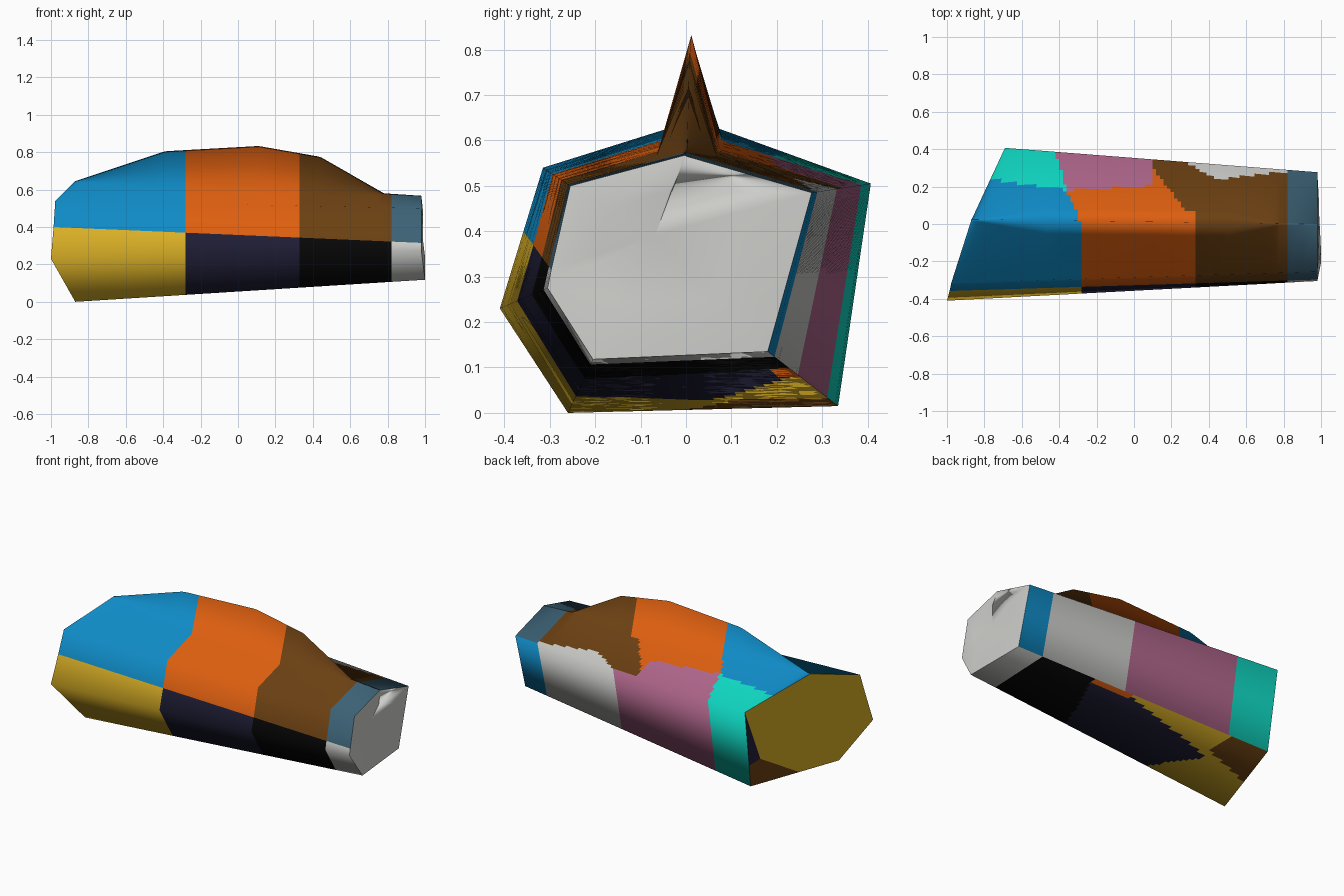
import bpy, bmesh, math
from mathutils import Vector

if "Cube" in bpy.data.objects:
    bpy.data.objects.remove(bpy.data.objects["Cube"])

PALETTE = {
    "yellow": (.73, .45, .02), "blue": (.005, .26, .57), "orange": (.73, .115, .005),
    "brown": (.147, .051, .006), "navy": (.014, .013, .037), "black": (.002, .002, .002),
    "steel_blue": (.045, .122, .18), "pale_grey": (.62, .62, .60),
    "turquoise": (.005, .72, .57), "pink": (.45, .138, .27)}
NAMES = list(PALETTE)
MATS = []
for n, c in PALETTE.items():
    m = bpy.data.materials.new(n)
    m.diffuse_color = (*c, 1)
    m.use_nodes = True
    m.node_tree.nodes["Principled BSDF"].inputs["Base Color"].default_value = m.diffuse_color
    MATS.append(m)


def finish(name, bm, smooth):
    me = bpy.data.meshes.new(name)
    for m in MATS:
        me.materials.append(m)
    for f in bm.faces:
        f.smooth = smooth
    bm.to_mesh(me)
    bm.free()
    ob = bpy.data.objects.new(name, me)
    bpy.context.collection.objects.link(ob)
    return ob


def interp(pts, x):
    for (x0, z0), (x1, z1) in zip(pts, pts[1:]):
        if x <= x1:
            return z0 + (z1 - z0) * max(0, (x - x0) / (x1 - x0))
    return pts[-1][1]


# Long edges of the tapered hull: wide end -> narrow end
V = Vector
EDGES = [
    (V((-1, -.41, .23)), V((.98, -.305, .275))),        # front edge
    (V((-.986, -.358, .40)), V((.98, -.297, .315))),    # front paint split
    (V((-.977, -.315, .54)), V((.98, -.255, .50))),     # upper front edge
    (V((-.87, .02, .645)), V((.98, -.005, .567))),      # ridge
    (V((-.69, .407, .505)), V((.98, .277, .485))),      # upper back edge
    (V((-.68, .335, .015)), V((.98, .18, .135))),       # lower back edge
    (V((-.87, -.26, 0)), V((1.0, -.205, .118)))]        # lower front edge
FIN = [(-.87, .645), (-.39, .805), (.11, .833), (.44, .775), (.78, .58), (.98, .567)]


def at_x(e, x):
    a, b = e
    return a.lerp(b, (x - a.x) / (b.x - a.x))


def ring(pts):
    """Insert the fin's base and crest into a hull section."""
    p1, s, p3, r, p5, p6, p2 = pts
    h = max(0, interp(FIN, r.x) - r.z)
    w = max(.003, .066 * min(1, h / .15))
    b1 = r.lerp(p3, w / (r.y - p3.y))
    b2 = r.lerp(p5, w / (p5.y - r.y))
    crest = V((r.x, r.y + .005, r.z + h))
    return [p1, s, p3, b1, crest, b2, p5, p6, p2]


# Sections: slanted end blends into straight sections, then the narrow rim
rings = []
for i in range(14):
    t = i / 14
    rings.append(ring([e[0].lerp(at_x(e, -.6), t) for e in EDGES]))
stations = [-.6, -.42, -.28, .10, .27, .33, .82]
for x0, x1 in zip(stations, stations[1:]):
    n = math.ceil((x1 - x0) / .02)
    rings += [ring([at_x(e, x0 + (x1 - x0) * i / n) for e in EDGES]) for i in range(n)]
for t in (0, .5, 1):
    rings.append(ring([at_x(e, .82).lerp(e[1], t) for e in EDGES]))


def row(x, names, cuts=(-.28, .33, .82)):
    return names[sum(x > c for c in cuts)]


LOWER = ("yellow", "navy", "black", "pale_grey")
UPPER = ("blue", "orange", "brown", "steel_blue")


def top_colour(x, y):
    """Paint on the upper back slope."""
    if x > .82:
        return "steel_blue"
    if x > .27 and y > interp([(.27, .33), (.45, .24), (.82, .28)], x):
        return "pale_grey"
    if x < .10 and y > interp([(-.78, .24), (-.36, .18), (.10, .205)], x):
        return "turquoise" if x < interp([(.18, -.36), (.38, -.42)], y) else "pink"
    if x > interp([(.05, .33), (.08, .27), (.30, .10)], y):
        return "brown"
    return "blue" if x < interp([(.0, -.28), (.18, -.36)], y) else "orange"


def belly_colour(x, v):
    """Paint underneath; v runs from back edge to front edge."""
    if x > .82:
        return "pale_grey"
    if x > .48 - .18 * v:
        return "black"
    if v < .08 and x > .22:
        return "orange"
    if x < -.44 and v < interp([(-.85, .6), (-.47, .37)], x):
        return "brown"
    if x > interp([(.05, .22), (.47, -.47), (1, -.29)], v):
        return "navy"
    return "yellow"


def colour(side, c, v):
    if side in (0, 8):
        return row(c.x, LOWER)
    if side in (1, 2, 3):
        return row(c.x, UPPER)
    if side in (4, 5):
        return top_colour(c.x, c.y)
    if side == 6:
        return row(c.x, ("turquoise", "pink", "pale_grey", "blue"), (-.42, .27, .82))
    return belly_colour(c.x, v)


# Hull with fin: strips between lanes, smooth across the long edges
SUB = [1, 1, 1, 1, 1, 16, 1, 20, 1]
bm = bmesh.new()
normals, grid = [], []
for r in rings:
    side_n = []
    for k in range(9):
        d = r[(k + 1) % 9] - r[k]
        side_n.append(V((0, -d.z, d.y)).normalized())
    lane_n = [(side_n[k - 1] + side_n[k]).normalized() for k in range(9)]
    lane_n[1] = (lane_n[0] + lane_n[2]).normalized()
    line = []
    for k in range(9):
        j = (k + 1) % 9
        for i in range(SUB[k]):
            t = i / SUB[k]
            line.append(bm.verts.new(r[k].lerp(r[j], t)))
            normals.append(lane_n[k].lerp(lane_n[j], t).normalized())
    grid.append(line)
where = [(k, (i + .5) / SUB[k]) for k in range(9) for i in range(SUB[k])]
for a, b in zip(grid, grid[1:]):
    for q, (side, v) in enumerate(where):
        p = (q + 1) % len(where)
        f = bm.faces.new((a[q], b[q], b[p], a[p]))
        f.material_index = NAMES.index(colour(side, f.calc_center_median(), v))
hull = finish("finned_hull", bm, True)
hull.data.normals_split_custom_set_from_vertices([tuple(n) for n in normals])


def cap(name, polys):
    bm = bmesh.new()
    for col, pts in polys:
        f = bm.faces.new([bm.verts.new(p) for p in pts])
        f.material_index = NAMES.index(col)
    bmesh.ops.remove_doubles(bm, verts=bm.verts, dist=1e-5)
    return finish(name, bm, False)


# Wide end cover with painted corner and edge strip
p1, s, p3, b1, p4, b2, p5, p6, p2 = rings[0]
a, b = p6.lerp(p2, .55), p6.lerp(p5, .28)
mid = b.lerp((p1 + p2 + p3 + p5) / 4, .14)
cap("wide_end_cover", [
    ("yellow", [p5, b2, p4, b1, p3, s, p1, p2, a, mid]),
    ("brown", [p6, b, mid, a]),
    ("navy", [b, p5, mid])])

# Narrow end cover, slightly dished with soft shading
rim = rings[-1]
centre = sum(rim, V()) / len(rim)
inner = [p.lerp(centre, .45) + V((.008, 0, 0)) for p in rim]
dish = centre - V((.025, 0, 0))
polys = []
for k in range(9):
    j = (k + 1) % 9
    polys.append(("pale_grey", [rim[j], rim[k], inner[k], inner[j]]))
    polys.append(("pale_grey", [inner[j], inner[k], dish]))
end = cap("narrow_end_cover", polys)
for f in end.data.polygons:
    f.use_smooth = True
